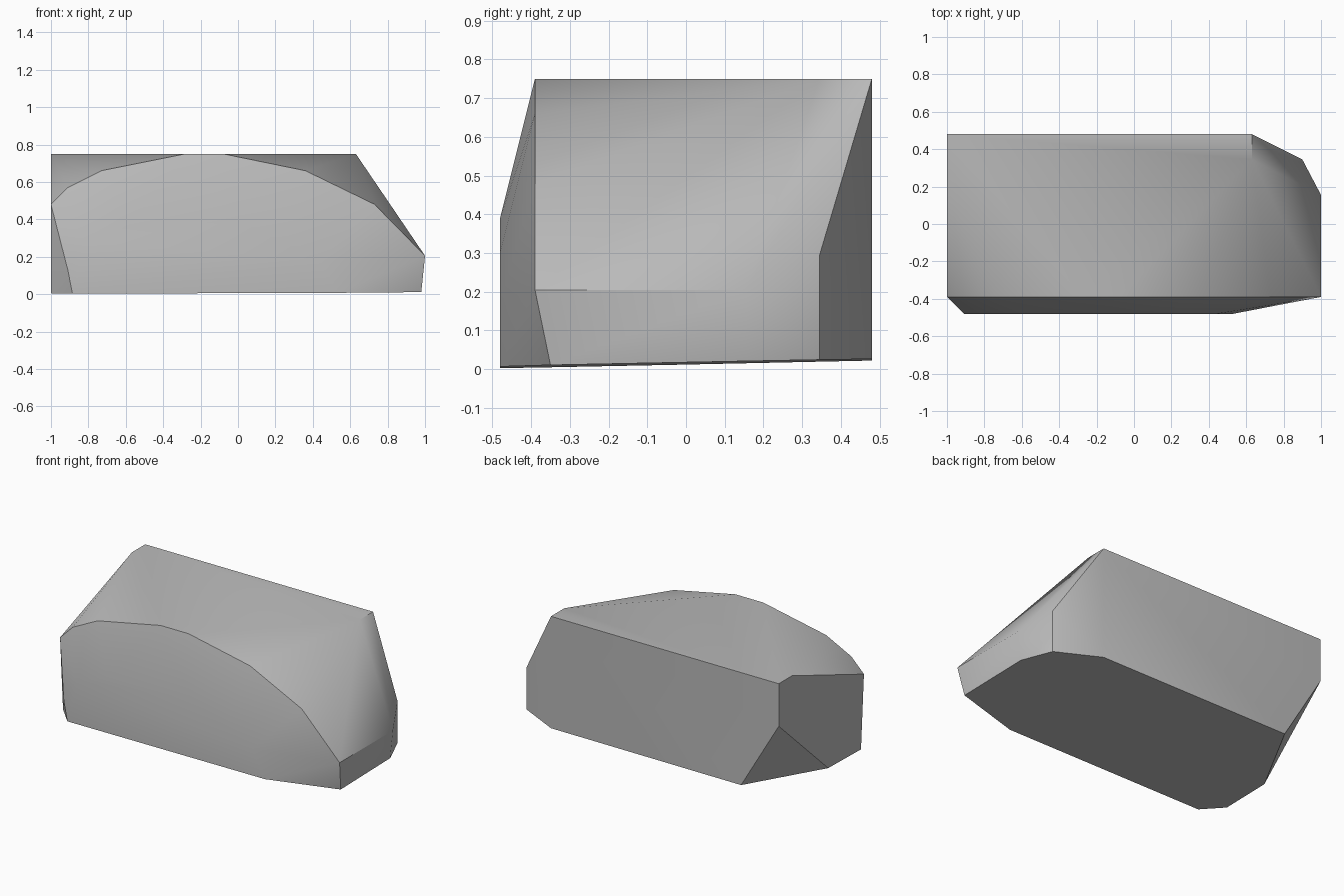
import bpy
import bmesh
import math

cube = bpy.data.objects.get("Cube")
if cube:
    bpy.data.objects.remove(cube, do_unlink=True)

# Plain stone colour
stone = bpy.data.materials.new("stone_grey")
stone.use_nodes = True
grey = (0.5, 0.5, 0.5, 1)
stone.diffuse_color = grey
stone.node_tree.nodes["Principled BSDF"].inputs["Base Color"].default_value = grey

BACK, SHOULDER, RIM, FRONT, TOP = 0.48, 0.345, -0.39, -0.48, 0.75

# Flat crown along the back
points = [(x, y, TOP) for x in (-1, 0.63) for y in (SHOULDER, BACK)]

# Arched rim above the front face
arch = [(-1, 0.48), (-0.91, 0.57), (-0.73, 0.66), (-0.28, TOP), (-0.08, TOP),
        (0.36, 0.66), (0.73, 0.48), (1, 0.205)]
points += [(x, RIM, z) for x, z in arch]

# Front bulge, a smaller arch
bulge = [(-0.91, 0.13), (-0.82, 0.28), (-0.6, 0.36), (-0.25, 0.39),
         (0, 0.39), (0.27, 0.3), (0.44, 0.18)]
points += [(x, FRONT, z) for x, z in bulge]

# Slightly tilted base outline
base = [(-0.885, FRONT), (0.53, FRONT), (0.98, -0.35), (0.98, 0.155),
        (0.9, SHOULDER), (0.63, BACK), (-0.73, BACK), (-1, -0.025), (-1, -0.36)]
points += [(x, y, 0.015 + 0.02 * y + 0.003 * x) for x, y in base]

# Low end on the left and the back corner on the right
points += [(1, 0.155, 0.205), (0.9, SHOULDER, 0.295), (-1, BACK, 0.475)]

# Wrap the outline points into one solid boulder
bm = bmesh.new()
for p in points:
    bm.verts.new(p)
result = bmesh.ops.convex_hull(bm, input=bm.verts)
loose = {v for v in result["geom_interior"] + result["geom_unused"]
         if isinstance(v, bmesh.types.BMVert)}
bmesh.ops.delete(bm, geom=list(loose), context="VERTS")
bmesh.ops.dissolve_limit(bm, angle_limit=math.radians(1.5),
                         verts=bm.verts, edges=bm.edges)
bmesh.ops.recalc_face_normals(bm, faces=bm.faces)
mesh = bpy.data.meshes.new("boulder")
bm.to_mesh(mesh)
bm.free()
mesh.materials.append(stone)
boulder = bpy.data.objects.new("boulder", mesh)
bpy.context.collection.objects.link(boulder)

# Soft shading with crisp outer ridges
bpy.ops.object.select_all(action="DESELECT")
boulder.select_set(True)
bpy.context.view_layer.objects.active = boulder
bpy.ops.object.shade_smooth_by_angle(angle=math.radians(30))
